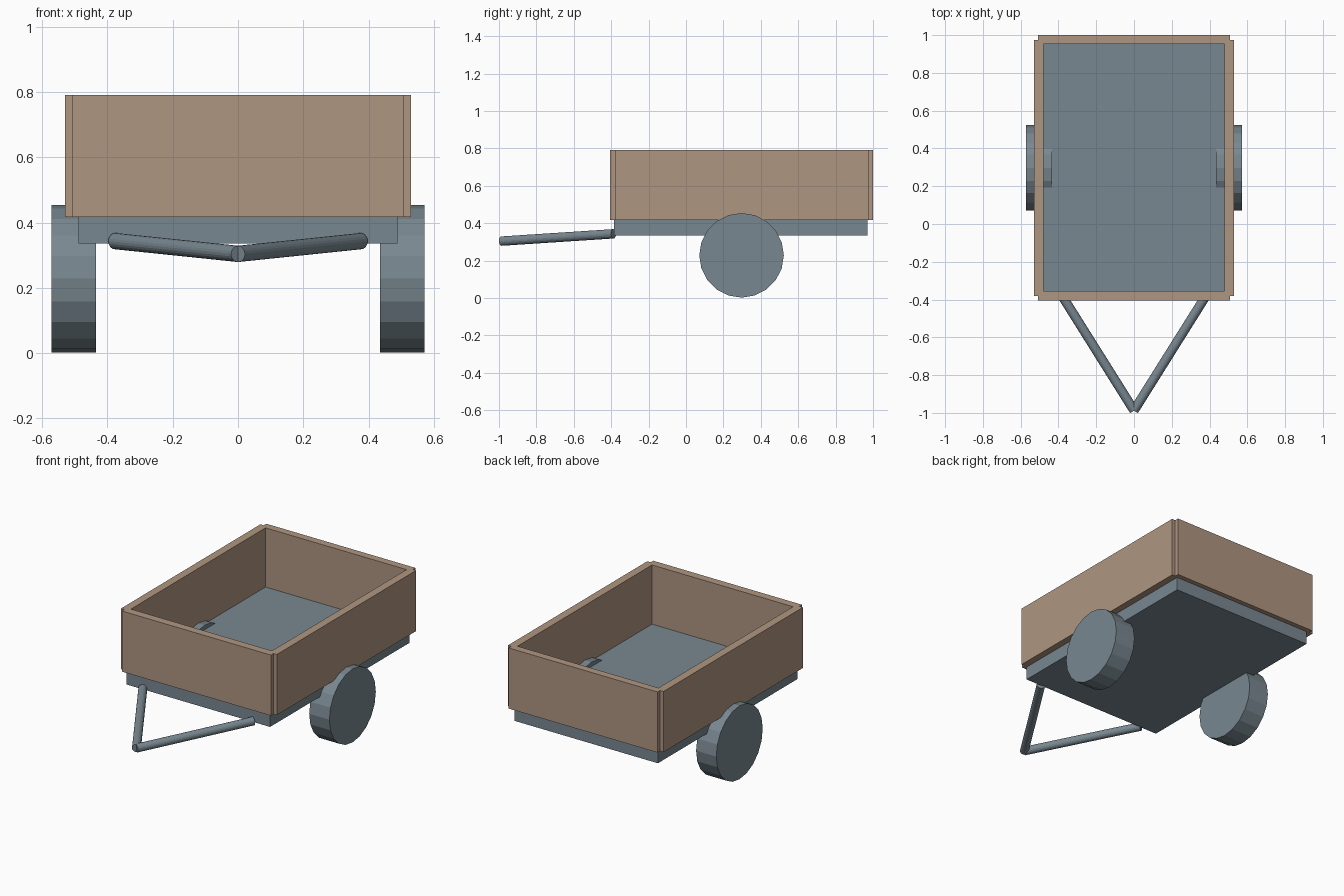
import bpy
import math
from mathutils import Vector

if "Cube" in bpy.data.objects:
    bpy.data.objects.remove(bpy.data.objects["Cube"])


def material(name, rgb):
    m = bpy.data.materials.new(name)
    m.diffuse_color = (*rgb, 1)
    m.use_nodes = True
    m.node_tree.nodes["Principled BSDF"].inputs["Base Color"].default_value = m.diffuse_color
    return m


wood = material("tan_wood", (0.43, 0.305, 0.22))
steel = material("blue_grey_steel", (0.19, 0.245, 0.28))


def box(name, lo, hi, mat):
    lo, hi = Vector(lo), Vector(hi)
    bpy.ops.mesh.primitive_cube_add(size=1, location=(lo + hi) / 2)
    ob = bpy.context.object
    ob.name = name
    ob.scale = hi - lo
    ob.data.materials.append(mat)


def rod(name, a, b, radius, sides, mat):
    a, b = Vector(a), Vector(b)
    bpy.ops.mesh.primitive_cylinder_add(
        vertices=sides, radius=radius, depth=(b - a).length, location=(a + b) / 2)
    ob = bpy.context.object
    ob.name = name
    ob.rotation_euler = (b - a).to_track_quat('Z', 'Y').to_euler()
    ob.data.materials.append(mat)


# Flat deck under the box
box("deck", (-0.488, -0.385, 0.335), (0.488, 0.97, 0.426), steel)

# End panels, slightly proud of the side panels
box("front_panel", (-0.507, -0.405, 0.417), (0.507, -0.355, 0.79), wood)
box("back_panel", (-0.507, 0.953, 0.417), (0.507, 1.0, 0.79), wood)

# Mirrored parts
for side, s in (("left", -1), ("right", 1)):
    xs = sorted((0.48 * s, 0.53 * s))
    box(side + "_panel", (xs[0], -0.38, 0.417), (xs[1], 0.975, 0.79), wood)
    rod(side + "_wheel", (0.435 * s, 0.297, 0.228), (0.572 * s, 0.297, 0.228),
        0.226, 20, steel)
    rod(side + "_drawbar", (0.376 * s, -0.388, 0.343), (0, -0.987, 0.304),
        0.025, 20, steel)
